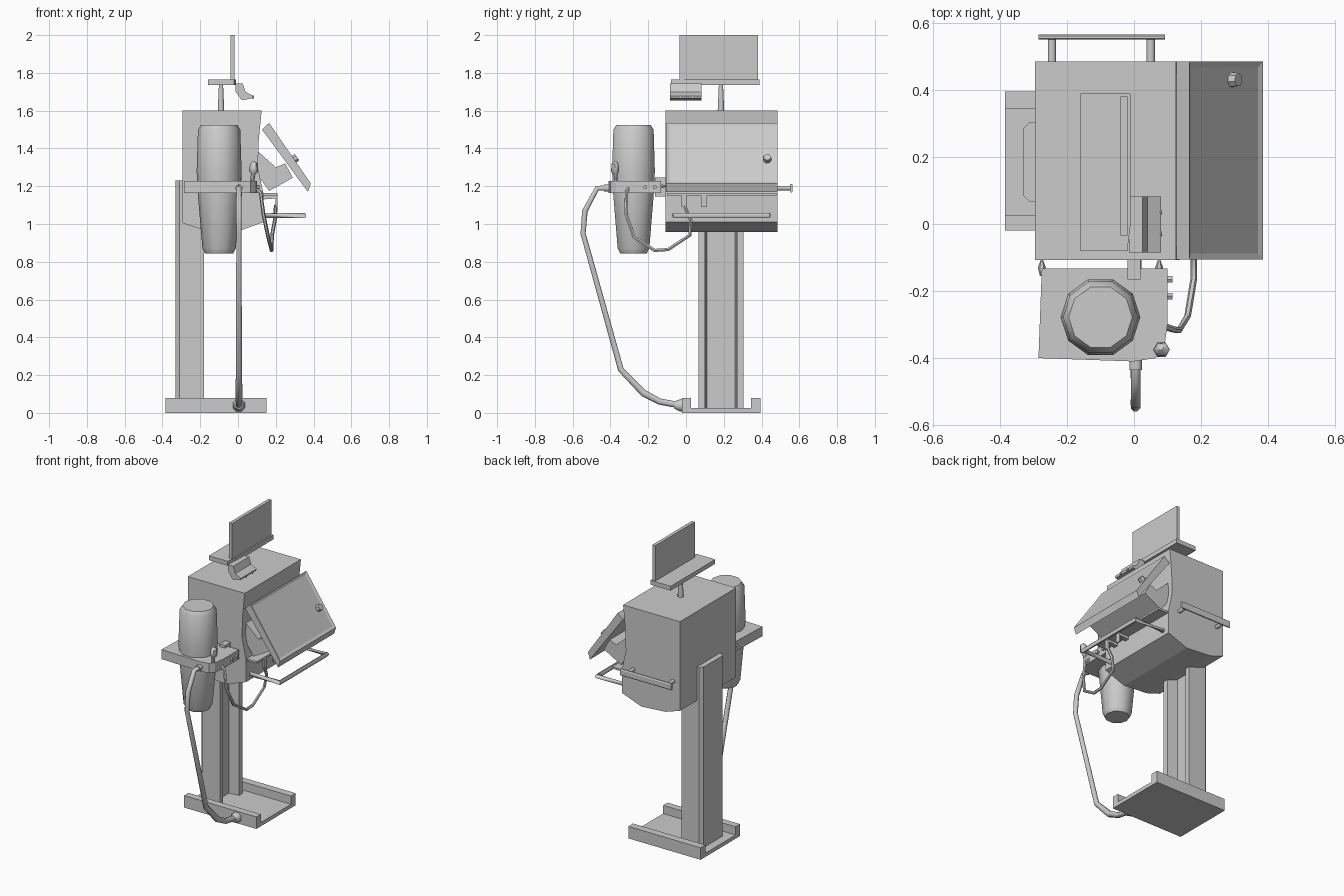
import bpy, bmesh, math
from mathutils import Vector


def finish(name, bm, smooth=False):
    bmesh.ops.recalc_face_normals(bm, faces=bm.faces)
    me = bpy.data.meshes.new(name)
    bm.to_mesh(me)
    bm.free()
    ob = bpy.data.objects.new(name, me)
    bpy.context.collection.objects.link(ob)
    if smooth:
        bpy.ops.object.select_all(action='DESELECT')
        ob.select_set(True)
        bpy.context.view_layer.objects.active = ob
        bpy.ops.object.shade_smooth_by_angle(angle=math.radians(50))
    return ob


def prism(name, pts, a, b, axis='Y', smooth=False):
    """Extrude an outline: (x, z) along Y, (x, y) along Z, (y, z) along X."""
    put = {'Y': lambda p, t: (p[0], t, p[1]),
           'Z': lambda p, t: (p[0], p[1], t),
           'X': lambda p, t: (t, p[0], p[1])}[axis]
    bm = bmesh.new()
    lo = [bm.verts.new(put(p, a)) for p in pts]
    hi = [bm.verts.new(put(p, b)) for p in pts]
    n = len(pts)
    bm.faces.new(lo)
    bm.faces.new(hi[::-1])
    for i in range(n):
        j = (i + 1) % n
        bm.faces.new((lo[i], lo[j], hi[j], hi[i]))
    return finish(name, bm, smooth)


def box(name, x0, x1, y0, y1, z0, z1):
    return prism(name, [(x0, y0), (x1, y0), (x1, y1), (x0, y1)], z0, z1, 'Z')


def tube(name, pts, radii, sides=8, smooth=True):
    """Round tube along a path, one radius per point (or one for all)."""
    pts = [Vector(p) for p in pts]
    if not isinstance(radii, (list, tuple)):
        radii = [radii] * len(pts)
    bm = bmesh.new()
    rings = []
    for i, p in enumerate(pts):
        t = Vector()
        if i > 0:
            t += (p - pts[i - 1]).normalized()
        if i < len(pts) - 1:
            t += (pts[i + 1] - p).normalized()
        t.normalize()
        ref = Vector((1, 0, 0)) if abs(t.x) < 0.8 else Vector((0, 0, 1))
        u = t.cross(ref).normalized()
        v = t.cross(u)
        ring = []
        for k in range(sides):
            a = 2 * math.pi * (k + 0.5) / sides
            ring.append(bm.verts.new(p + radii[i] * (math.cos(a) * u + math.sin(a) * v)))
        rings.append(ring)
    for r, s in zip(rings, rings[1:]):
        for k in range(sides):
            j = (k + 1) % sides
            bm.faces.new((r[k], r[j], s[j], s[k]))
    bm.faces.new(rings[0])
    bm.faces.new(rings[-1])
    return finish(name, bm, smooth)


# Base: shallow U channel
prism("base", [(-0.02, 0), (0.395, 0), (0.395, 0.08), (0.345, 0.08), (0.345, 0.025),
               (0.027, 0.025), (0.027, 0.08), (-0.02, 0.08)], -0.385, 0.15, 'X')

# Column: channel section open towards +x
prism("column", [(-0.33, 0.085), (-0.31, 0.065), (-0.18, 0.065), (-0.18, 0.10), (-0.25, 0.11),
                 (-0.25, 0.26), (-0.18, 0.27), (-0.18, 0.305), (-0.31, 0.305), (-0.33, 0.285)],
      0.02, 1.23, 'Z')

# Main cabinet
prism("cabinet", [(-0.295, 1.6), (-0.295, 1.005), (-0.19, 0.97), (-0.01, 0.957), (0.135, 1.01),
                  (0.135, 1.16), (0.105, 1.30), (0.11, 1.45), (0.125, 1.6)], -0.108, 0.485)

# Tilted front screen: slab with a sunken panel
screen = prism("front_screen", [(0.127, 1.50), (0.165, 1.535), (0.385, 1.215), (0.37, 1.17)],
               -0.106, 0.485)
bm = bmesh.new()
bm.from_mesh(screen.data)
face = max((f for f in bm.faces if abs(f.normal.y) < 0.1),
           key=lambda f: f.normal.x + f.normal.z)
bmesh.ops.inset_region(bm, faces=[face], thickness=0.025)
bmesh.ops.translate(bm, verts=face.verts, vec=face.normal * -0.006)
bm.to_mesh(screen.data)
bm.free()
tube("screen_knob", [(0.285, 0.43, 1.335), (0.312, 0.43, 1.354)], [0.024, 0.020], 7)
prism("screen_mount", [(0.10, 1.39), (0.11, 1.25), (0.165, 1.175), (0.29, 1.245),
                       (0.25, 1.32), (0.20, 1.30)], -0.07, 0.45)

# Small shelf with hooks below the screen
box("shelf", 0.12, 0.21, -0.10, 0.48, 1.15, 1.163)
for i, y in enumerate((-0.01, 0.095)):
    prism(f"hook_{i}", [(0.13, 1.15), (0.208, 1.15), (0.208, 1.09), (0.198, 1.09),
                        (0.198, 1.135), (0.13, 1.13)], y - 0.015, y + 0.015)

# Front grab rail
tube("front_rail", [(0.12, -0.06, 1.045), (0.35, -0.06, 1.045),
                    (0.35, 0.435, 1.045), (0.12, 0.435, 1.045)], 0.015)

# Rear handle on two stubs
for i, x in enumerate((-0.245, 0.05)):
    tube(f"rear_handle_stub_{i}", [(x, 0.48, 1.19), (x, 0.555, 1.19)], 0.013)
prism("rear_handle", [(0.55, 1.175), (0.554, 1.168), (0.561, 1.168), (0.565, 1.175),
                      (0.565, 1.205), (0.561, 1.212), (0.554, 1.212), (0.55, 1.205)],
      -0.285, 0.093, 'X')

# Side holder and its fixings
prism("holder", [(-0.285, -0.40), (0.0, -0.41), (0.065, -0.40), (0.09, -0.37), (0.10, -0.30),
                 (0.10, -0.133), (-0.275, -0.133)], 1.163, 1.227, 'Z')
box("holder_bracket", -0.02, 0.02, -0.165, -0.10, 1.145, 1.245)
for i, x in enumerate((-0.275, 0.075)):
    tube(f"holder_pin_{i}", [(x, -0.155, 1.20), (x, -0.13, 1.20), (x, -0.106, 1.20)],
         [0.006, 0.012, 0.003], 6)
for i, y in enumerate((-0.215, -0.165)):
    tube(f"holder_button_{i}", [(0.095, y, 1.195), (0.115, y, 1.195)], 0.011, 6)
tube("holder_valve", [(0.075, -0.37, 1.22), (0.08, -0.373, 1.265), (0.082, -0.375, 1.28),
                      (0.085, -0.375, 1.315), (0.08, -0.37, 1.33)],
     [0.01, 0.012, 0.025, 0.022, 0.008], 6)

# Tapered canister held in the plate
tube("canister", [(-0.10, -0.278, z) for z in (0.845, 0.87, 1.16, 1.28, 1.50, 1.525)],
     [0.075, 0.088, 0.113, 0.119, 0.112, 0.095], 10)

# Long hose to the base, with end fittings
hose = [(-0.40, 1.19), (-0.47, 1.19), (-0.535, 1.07), (-0.545, 0.95), (-0.345, 0.23),
        (-0.225, 0.105), (-0.14, 0.06), (-0.02, 0.038)]
tube("hose", [(0.005, y, z) for y, z in hose],
     [0.015, 0.015, 0.016, 0.015, 0.017, 0.02, 0.018, 0.018])
tube("hose_top_fitting", [(0.005, -0.39, 1.19), (0.005, -0.435, 1.19)], 0.02)
tube("hose_base_fitting", [(0.005, -0.06, 0.042), (0.005, -0.03, 0.04), (0.005, 0.0, 0.04)],
     [0.022, 0.035, 0.035])

# Thin cable looping from holder to shelf
tube("cable", [(0.09, -0.305, 1.19), (0.12, -0.315, 1.165), (0.135, -0.317, 1.05),
               (0.16, -0.275, 0.93), (0.178, -0.165, 0.86), (0.178, -0.095, 0.865),
               (0.18, 0.02, 0.94), (0.195, 0.025, 1.02), (0.20, -0.01, 1.10)], 0.01, 6)

# Top post, tray and upright display
tube("post", [(-0.09, 0.185, 1.59), (-0.09, 0.185, 1.74)], [0.019, 0.012])
prism("display_tray", [(-0.16, -0.08), (-0.02, -0.08), (-0.01, 0.0), (-0.01, 0.39),
                       (-0.16, 0.39)], 1.735, 1.764, 'Z')
box("display", -0.041, -0.019, -0.035, 0.38, 1.764, 2.0)

# Scanner under the tray
prism("scanner", [(-0.015, 1.745), (0.025, 1.745), (0.04, 1.70), (0.08, 1.678), (0.075, 1.665),
                  (0.02, 1.655), (-0.012, 1.70)], -0.085, 0.082)
for i, y in enumerate((-0.03, 0.035)):
    tube(f"scanner_eye_{i}", [(0.06, y, 1.672), (0.084, y, 1.672)], 0.008, 6)
